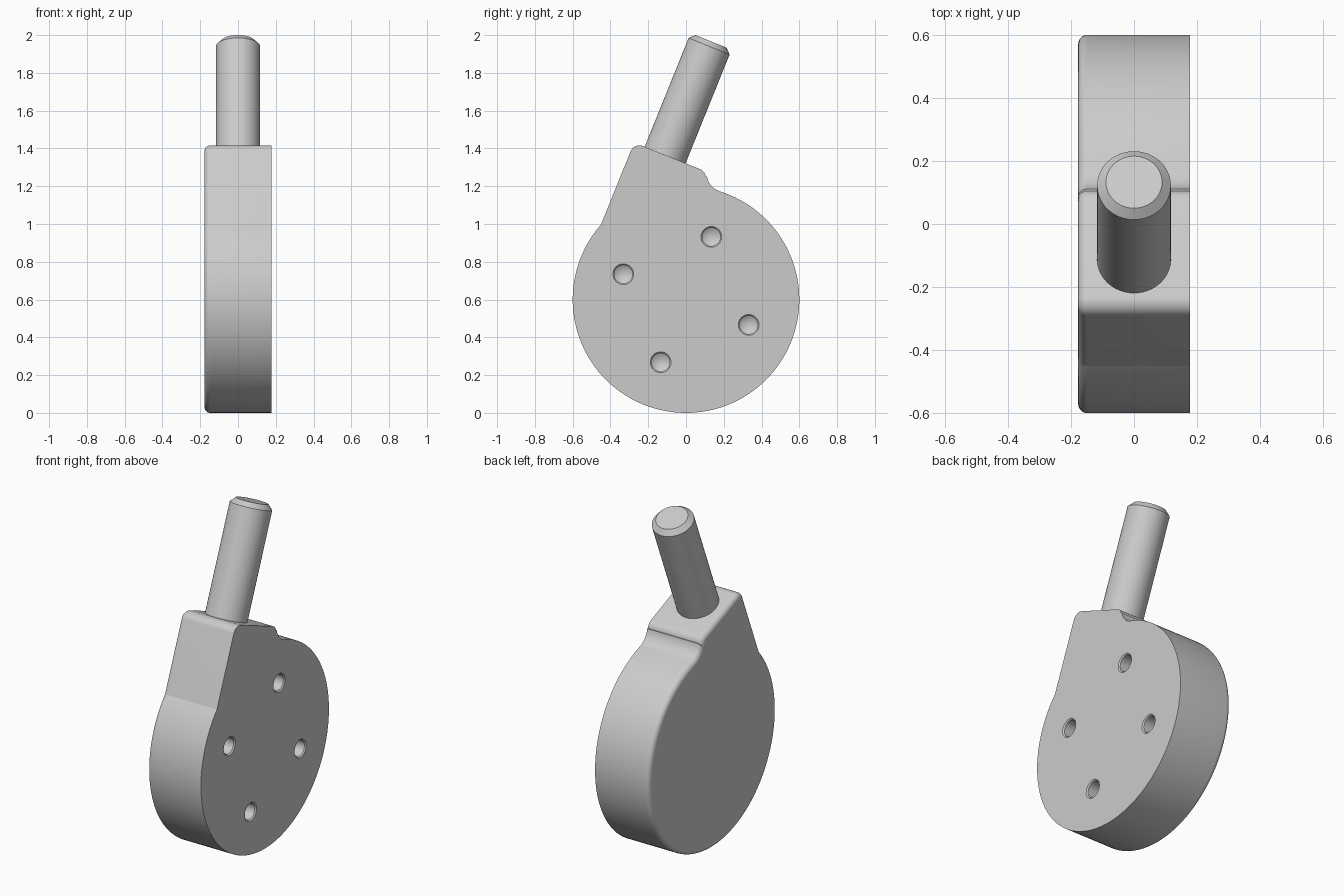
import bpy, bmesh
from math import radians, degrees, sin, cos, atan2, pi
from mathutils import Matrix

if "Cube" in bpy.data.objects:
    bpy.data.objects.remove(bpy.data.objects["Cube"], do_unlink=True)

R = 0.6           # disc radius
HALF = 0.177      # half thickness
TOP = 0.668       # neck top, measured from the disc centre
LEAN = Matrix.Translation((0, 0, R)) @ Matrix.Rotation(radians(-22), 4, 'X')

grey = bpy.data.materials.new("light grey")
grey.use_nodes = True
grey.diffuse_color = (0.6, 0.6, 0.6, 1)
grey.node_tree.nodes["Principled BSDF"].inputs["Base Color"].default_value = grey.diffuse_color


def add_object(name, bm):
    bmesh.ops.recalc_face_normals(bm, faces=bm.faces)
    mesh = bpy.data.meshes.new(name)
    bm.to_mesh(mesh)
    bm.free()
    mesh.materials.append(grey)
    obj = bpy.data.objects.new(name, mesh)
    bpy.context.collection.objects.link(obj)
    return obj


def smooth(obj):
    bpy.ops.object.select_all(action='DESELECT')
    obj.select_set(True)
    bpy.context.view_layer.objects.active = obj
    bpy.ops.object.shade_smooth_by_angle(angle=radians(15))


def arc(cu, cw, r, start, end, steps):
    angles = [radians(start + (end - start) * i / steps) for i in range(steps + 1)]
    return [(cu + r * cos(a), cw + r * sin(a)) for a in angles]


def lathe(bm, profile, matrix, steps=48):
    """Spin a (radius, height) profile about z, then place it."""
    verts = [bm.verts.new((r, 0, h)) for r, h in profile]
    edges = [bm.edges.new(pair) for pair in zip(verts, verts[1:])]
    made = bmesh.ops.spin(bm, geom=verts + edges, cent=(0, 0, 0), axis=(0, 0, 1),
                          angle=2 * pi, steps=steps, use_merge=True)
    stack = {v for e in edges for v in e.verts}
    todo = list(stack)
    while todo:
        for e in todo.pop().link_edges:
            for v in e.verts:
                if v not in stack:
                    stack.add(v)
                    todo.append(v)
    bmesh.ops.transform(bm, matrix=matrix, verts=list(stack))
    bmesh.ops.remove_doubles(bm, verts=list(stack), dist=1e-5)


# Housing outline: neck corner, neck shoulder, hollow fillet, disc
left_u = -0.566
hollow_u, hollow_w = -0.056, 0.698
hollow_angle = degrees(atan2(hollow_w, hollow_u))
left_angle = degrees(atan2((R * R - left_u ** 2) ** 0.5, left_u))
outline = arc(left_u + 0.05, TOP - 0.05, 0.05, 180, 90, 10)
outline += arc(-0.19, TOP - 0.05, 0.05, 90, 31, 7)
outline += arc(hollow_u, hollow_w, 0.1, 211, 180 + hollow_angle, 8)
outline += arc(0, 0, R, hollow_angle, left_angle - 360, 110)[1:]

# Housing: extruded outline with one rounded rim
bm = bmesh.new()
face = bm.faces.new([bm.verts.new((-HALF, u, w)) for u, w in outline])
bmesh.ops.extrude_face_region(bm, geom=[face], use_keep_orig=True)
bm.faces.ensure_lookup_table()
new_side = [v for v in bm.verts if v not in face.verts[:]]
bmesh.ops.translate(bm, verts=new_side, vec=(2 * HALF, 0, 0))
bmesh.ops.recalc_face_normals(bm, faces=bm.faces)
rim = [e for e in bm.edges if all(v.co.x < 0 for v in e.verts)]
bmesh.ops.bevel(bm, geom=rim, offset=0.03, segments=8, profile=0.5, affect='EDGES')
housing = add_object("housing", bm)

# Four chamfered blind holes with conical ends
bm = bmesh.new()
hole = [(0, 0.01), (0.065, 0.01), (0.048, -0.007), (0.048, -0.2), (0, -0.23)]
for k in range(4):
    a = k * pi / 2
    place = Matrix.Translation((HALF, 0.358 * cos(a), 0.358 * sin(a)))
    lathe(bm, hole, place @ Matrix.Rotation(pi / 2, 4, 'Y'), 32)
cutter = add_object("hole_cutter", bm)
cutter.hide_render = True
cut = housing.modifiers.new("holes", 'BOOLEAN')
cut.operation = 'DIFFERENCE'
cut.solver = 'EXACT'
cut.object = cutter
bpy.context.view_layer.objects.active = housing
bpy.ops.object.modifier_apply(modifier=cut.name)
bpy.data.objects.remove(cutter, do_unlink=True)
housing.data.transform(LEAN)
smooth(housing)

# Leaning shaft with a chamfered tip
bm = bmesh.new()
tip = 1.317
lathe(bm, [(0, 0.6), (0.117, 0.6), (0.117, tip - 0.028), (0.089, tip), (0, tip)],
      LEAN @ Matrix.Translation((0, -0.389, 0)))
smooth(add_object("shaft", bm))
